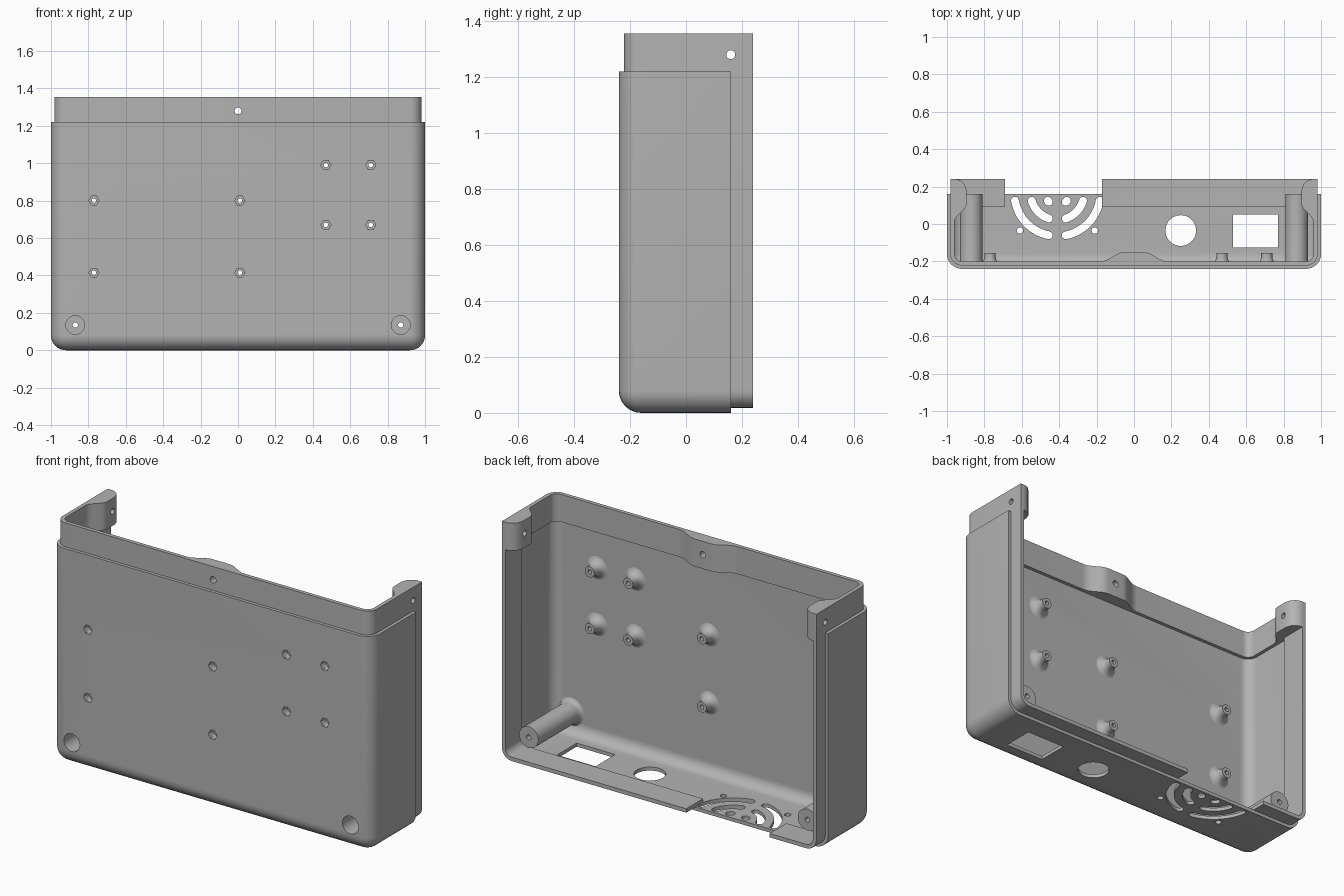
import bpy, bmesh
from math import pi, sin, cos, asin, acos
from mathutils import Matrix, Vector

if "Cube" in bpy.data.objects:
    bpy.data.objects.remove(bpy.data.objects["Cube"])

grey = bpy.data.materials.new("plain_grey")
grey.use_nodes = True
grey.diffuse_color = (0.45, 0.45, 0.45, 1)
grey.node_tree.nodes["Principled BSDF"].inputs["Base Color"].default_value = grey.diffuse_color


def finish(name, bm):
    bmesh.ops.recalc_face_normals(bm, faces=bm.faces)
    me = bpy.data.meshes.new(name)
    bm.to_mesh(me)
    bm.free()
    me.materials.append(grey)
    ob = bpy.data.objects.new(name, me)
    bpy.context.collection.objects.link(ob)
    return ob


def box(name, lo, hi, radius=0):
    """Box; with a radius, the front, bottom and side edges are rounded."""
    lo, hi = Vector(lo), Vector(hi)
    bm = bmesh.new()
    bmesh.ops.create_cube(bm, size=1)
    for v in bm.verts:
        v.co = [(a + b) / 2 + c * (b - a) for a, b, c in zip(lo, hi, v.co)]
    if radius:
        def rounded(e):
            a, b = e.verts
            flags = [all(abs(abs(v.co.x) - hi.x) < 1e-5 for v in (a, b)) and a.co.x * b.co.x > 0,
                     all(abs(v.co.y - lo.y) < 1e-5 for v in (a, b)),
                     all(abs(v.co.z - lo.z) < 1e-5 for v in (a, b))]
            return sum(flags) == 2
        bmesh.ops.bevel(bm, geom=[e for e in bm.edges if rounded(e)], offset=radius,
                        segments=8, profile=0.5, affect='EDGES')
    return finish(name, bm)


def prism(name, pts, z0, z1):
    bm = bmesh.new()
    face = bm.faces.new([bm.verts.new((x, y, z0)) for x, y in pts])
    top = bmesh.ops.extrude_face_region(bm, geom=[face])["geom"]
    bmesh.ops.translate(bm, vec=(0, 0, z1 - z0),
                        verts=[v for v in top if isinstance(v, bmesh.types.BMVert)])
    return finish(name, bm)


def rod(centre, radius, length, axis, sides=32):
    bm = bmesh.new()
    turn = {'x': Matrix.Rotation(pi / 2, 4, 'Y'), 'y': Matrix.Rotation(pi / 2, 4, 'X'),
            'z': Matrix()}[axis]
    # a quarter step puts hexagon points to the sides
    spin = Matrix.Rotation(pi / 2 if sides == 6 else 0, 4, 'Z')
    bmesh.ops.create_cone(bm, cap_ends=True, segments=sides, radius1=radius, radius2=radius,
                          depth=length, matrix=Matrix.Translation(centre) @ turn @ spin)
    return finish("cutter", bm)


def lathe(name, profile, x, z, steps=32):
    """Closed (radius, y) profile turned about a y-directed axis."""
    bm = bmesh.new()
    rings = [[bm.verts.new((x + r * cos(2 * pi * i / steps), y, z + r * sin(2 * pi * i / steps)))
              for i in range(steps)] for r, y in profile]
    for a, b in zip(rings, rings[1:] + rings[:1]):
        for i in range(steps):
            j = (i + 1) % steps
            bm.faces.new((a[i], a[j], b[j], b[i]))
    return finish(name, bm)


def cut(ob, *cutters):
    for c in cutters:
        c.hide_render = True
        mod = ob.modifiers.new("cut", 'BOOLEAN')
        mod.operation, mod.solver, mod.object = 'DIFFERENCE', 'EXACT', c
        bpy.context.view_layer.objects.active = ob
        bpy.ops.object.modifier_apply(modifier=mod.name)
        bpy.data.objects.remove(c)


def arc_slot(cx, cy, r, half, a0, a1, side, n=12):
    """Outline of a round-ended curved slot below its centre."""
    pts = []
    for radius, s, e in ((r + half, a0, a1), (r - half, a1, a0)):
        pts += [(radius * cos(s + (e - s) * i / n), radius * sin(s + (e - s) * i / n))
                for i in range(n + 1)]
        ex, ey = r * cos(e), r * sin(e)
        turn = 1 if e == a1 else -1
        start = e if e == a1 else e + pi
        pts += [(ex + half * cos(start + pi * k / 6), ey + half * sin(start + pi * k / 6))
                for k in range(1, 6)]
    return [(cx + side * px, cy - py) for px, py in pts]


# Outer shell: open at the back and top
shell = box("shell", (-1, -0.24, 0), (1, 0.16, 1.22), 0.08)
cut(shell, box("cutter", (-0.98, -0.22, 0.02), (0.98, 0.6, 1.8), 0.06))

# Inner lip along the top and back rims
lip = box("rim_lip", (-0.982, -0.222, 0.018), (0.982, 0.24, 1.355), 0.062)
cut(lip, box("cutter", (-0.96, -0.2, 0.04), (0.96, 0.6, 1.8), 0.04),
    box("cutter", (-1.2, -0.5, -0.2), (1.2, 0.09, 1.2)),
    box("cutter", (-0.69, -0.1, -0.2), (-0.17, 0.5, 0.3)))

# Thickened tabs for the fixing screws: middle of the front, and both sides
wave = [(1 - cos(pi * i / 10)) / 2 for i in range(11)]
ramp = [(-0.18 + 0.13 * i / 10, -0.2 + 0.05 * w) for i, w in enumerate(wave)]
front_tab = prism("front_tab", [(-0.18, -0.21)] + ramp + [(-x, y) for x, y in reversed(ramp)]
                  + [(0.18, -0.21)], 1.2, 1.355)
front_hole = (0, -0.2, 1.28)
cut(front_tab, rod(front_hole, 0.018, 0.3, 'y'))
cut(lip, rod(front_hole, 0.018, 0.3, 'y'))
for side, label in ((1, "left"), (-1, "right")):
    inner = [(0.96 - 0.065 * w, 0.01 + 0.1 * i / 10) for i, w in enumerate(wave)]
    inner += [(0.895, 0.18), (0.905, 0.21), (0.925, 0.23), (0.95, 0.24), (0.97, 0.24), (0.97, 0.01)]
    tab = prism(label + "_tab", [(side * x, y) for x, y in inner], 1.2, 1.355)
    hole = (side * 0.95, 0.16, 1.28)
    cut(tab, rod(hole, 0.016, 0.3, 'x'))
    cut(lip, rod(hole, 0.016, 0.3, 'x'))

# Board standoffs with flared feet and hexagonal nut pockets
spots = [(x, z) for x in (0.47, 0.71) for z in (0.67, 0.99)]
spots += [(x, z) for x in (-0.77, 0.01) for z in (0.415, 0.80)]
flare = [(0.03 + 0.048 * (1 - sin(a)), -0.222 + 0.048 * (1 - cos(a)))
         for a in (pi / 2 * i / 6 for i in range(7))]
for i, (x, z) in enumerate(spots):
    lathe("standoff_%d" % (i + 1), [(0.026, -0.222)] + flare
          + [(0.03, -0.155), (0.012, -0.155), (0.012, -0.195), (0.026, -0.195)], x, z)
    cut(shell, rod((x, -0.24, z), 0.027, 0.1, 'y', 6))

# Long corner posts, counterbored from the front
foot = [(0.06 + 0.03 * (1 - sin(a)), -0.222 + 0.03 * (1 - cos(a)))
        for a in (pi / 2 * i / 5 for i in range(6))]
for side, label in ((1, "left"), (-1, "right")):
    lathe(label + "_post", [(0.05, -0.222)] + foot
          + [(0.06, 0.16), (0.014, 0.16), (0.014, 0.12), (0.05, 0.12)], side * 0.87, 0.135)
    cut(shell, rod((side * 0.87, -0.24, 0.135), 0.05, 0.1, 'y'))

# Bottom openings: socket window, round port, fan grille and its screw holes
cut(shell, box("cutter", (0.53, -0.125, -0.1), (0.77, 0.05, 0.1)),
    rod((0.25, -0.035, 0), 0.082, 0.2, 'z', 48))
fan_x, fan_y = -0.41, 0.165
for side in (1, -1):
    cut(shell, rod((fan_x + side * 0.2, -0.035, 0), 0.017, 0.2, 'z'))
    for r in (0.065, 0.143, 0.23):
        a0, a1 = asin(0.04 / r), acos(0.045 / r)
        cut(shell, prism("cutter", arc_slot(fan_x, fan_y, r, 0.021, a0, a1, side), -0.1, 0.1))

# Smooth the rounded surfaces, keep edges crisp
for ob in bpy.context.scene.objects:
    ob.select_set(ob.type == 'MESH' and grey.name in ob.data.materials)
bpy.context.view_layer.objects.active = shell
bpy.ops.object.shade_smooth_by_angle(angle=pi / 6)
